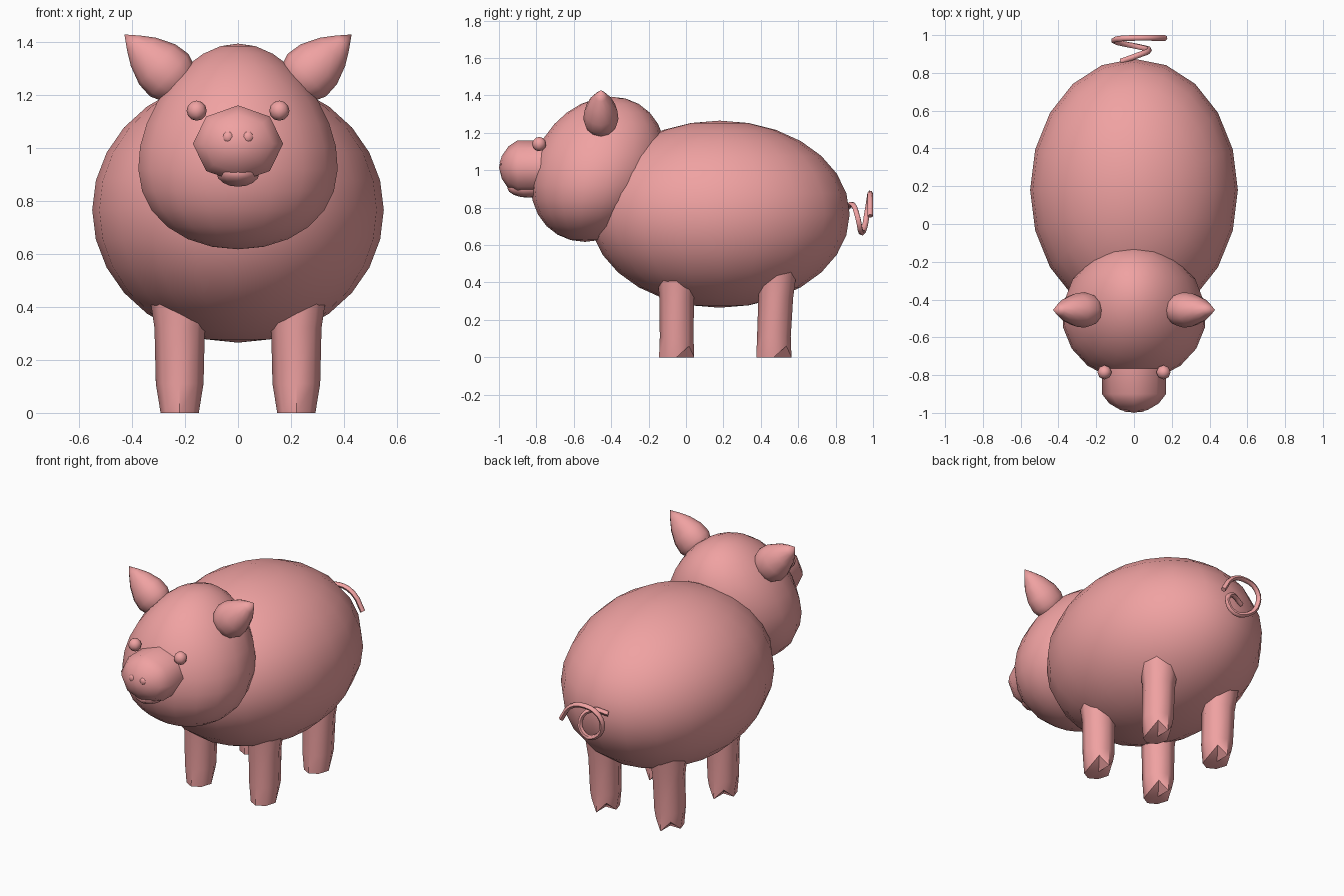
import bpy, bmesh, math
from mathutils import Vector

if "Cube" in bpy.data.objects:
    bpy.data.objects.remove(bpy.data.objects["Cube"])

skin = bpy.data.materials.new("pink_skin")
skin.diffuse_color = (0.87, 0.36, 0.36, 1)
skin.use_nodes = True
skin.node_tree.nodes["Principled BSDF"].inputs["Base Color"].default_value = skin.diffuse_color


def finish(obj, angle=60):
    obj.data.materials.append(skin)
    bpy.ops.object.select_all(action='DESELECT')
    obj.select_set(True)
    bpy.context.view_layer.objects.active = obj
    bpy.ops.object.shade_smooth_by_angle(angle=math.radians(angle))
    return obj


def add_mesh(name, bm, angle=60):
    bmesh.ops.remove_doubles(bm, verts=bm.verts, dist=0.0005)
    bmesh.ops.recalc_face_normals(bm, faces=bm.faces)
    me = bpy.data.meshes.new(name)
    bm.to_mesh(me)
    bm.free()
    obj = bpy.data.objects.new(name, me)
    bpy.context.collection.objects.link(obj)
    return finish(obj, angle)


def ball(name, loc, radii, segs, rings, shape=None):
    """Ellipsoid; shape(unit point) may deform it first."""
    bm = bmesh.new()
    bmesh.ops.create_uvsphere(bm, u_segments=segs, v_segments=rings, radius=1)
    for v in bm.verts:
        p = v.co.copy()
        v.co = Vector(loc) + Vector(a * b for a, b in zip(p, radii))
        if shape:
            v.co += shape(p)
    return add_mesh(name, bm)


def loft(name, rings, u, v, sides, angle=60):
    """Skin through rings of (centre, radius along u, radius along v)."""
    bm = bmesh.new()
    u, v = Vector(u), Vector(v)
    loops = []
    for c, a, b in rings:
        loops.append([bm.verts.new(Vector(c) + u * a * math.cos(t) + v * b * math.sin(t))
                      for t in (2 * math.pi * i / sides for i in range(sides))])
    for lo, hi in zip(loops, loops[1:]):
        for i in range(sides):
            j = (i + 1) % sides
            bm.faces.new((lo[i], lo[j], hi[j], hi[i]))
    for loop, (c, a, b) in ((loops[0], rings[0]), (loops[-1], rings[-1])):
        if a > 0:
            mid = bm.verts.new(c)
            for i in range(sides):
                bm.faces.new((loop[i], loop[(i + 1) % sides], mid))
    return bm


# Body and pear-shaped head
ball("body", (0, 0.18, 0.765), (0.55, 0.695, 0.5), 20, 14)
ball("head", (0, -0.47, 1.005), (0.375, 0.355, 0.388), 18, 14,
     lambda p: Vector((-0.075 * p.x * p.z, 0.07 * p.z, 0)))

# Snout and lower lip
snout = [(-0.70, 1), (-0.90, 1), (-0.95, 0.77), (-0.985, 0.42), (-1.0, 0)]
add_mesh("snout", loft("snout", [((0, y, 1.015), 0.17 * r, 0.145 * r) for y, r in snout],
                       (1, 0, 0), (0, 0, 1), 8))
ball("lower_lip", (0, -0.84, 0.905), (0.085, 0.115, 0.052), 10, 8)

# Ear profile: distance along the axis, radius
ear = [(-0.06, 0), (-0.02, 0.085), (0.04, 0.108), (0.10, 0.102),
       (0.17, 0.072), (0.22, 0.038), (0.268, 0)]

for s, side in ((-1, "left"), (1, "right")):
    # Eyes and nostrils
    ball("eye_" + side, (s * 0.156, -0.785, 1.14), (0.038, 0.038, 0.038), 8, 6)
    ball("nostril_" + side, (s * 0.037, -0.982, 1.04), (0.022, 0.014, 0.022), 8, 6)

    # Ears leaning outward
    axis = Vector((s * 0.74, 0, 0.673))
    base = Vector((s * 0.23, -0.455, 1.247))
    add_mesh("ear_" + side,
             loft("ear", [(base + axis * t, r, r * 0.87) for t, r in ear],
                  (-s * 0.673, 0, 0.74), (0, 1, 0), 12))

    # Legs with a notch behind each hoof
    for part, y0, y1 in (("front", -0.05, -0.05), ("back", 0.47, 0.49)):
        x = s * 0.22
        rings = [((x, y0, 0), 0.072, 0.094), ((x, y0, 0.11), 0.09, 0.09),
                 ((x, (y0 + y1) / 2, 0.32), 0.095, 0.093), ((x, y1, 0.50), 0.122, 0.108)]
        bm = loft("leg", rings, (1, 0, 0), (0, 1, 0), 8)
        for v in bm.verts:
            if v.co.z < 0.01 and 0.04 < v.co.y - y0 < 0.08:
                v.co.z = 0.06
        add_mesh(part + "_leg_" + side, bm, 50)

# Curly tail
path = [(-0.07, 0.86, 0.80), (0.02, 0.893, 0.815), (0.08, 0.92, 0.74), (0.04, 0.935, 0.672),
        (-0.05, 0.953, 0.69), (-0.105, 0.968, 0.77), (-0.085, 0.98, 0.845),
        (0, 0.985, 0.877), (0.1, 0.985, 0.85), (0.165, 0.985, 0.755)]
cu = bpy.data.curves.new("tail", 'CURVE')
cu.dimensions = '3D'
cu.bevel_depth = 0.015
cu.bevel_resolution = 1
cu.use_fill_caps = True
cu.resolution_u = 3
sp = cu.splines.new('BEZIER')
sp.bezier_points.add(len(path) - 1)
for bp, p in zip(sp.bezier_points, path):
    bp.co = p
    bp.handle_left_type = bp.handle_right_type = 'AUTO'
tail = bpy.data.objects.new("tail", cu)
bpy.context.collection.objects.link(tail)
bpy.ops.object.select_all(action='DESELECT')
tail.select_set(True)
bpy.context.view_layer.objects.active = tail
bpy.ops.object.convert(target='MESH')
finish(bpy.context.view_layer.objects.active)
